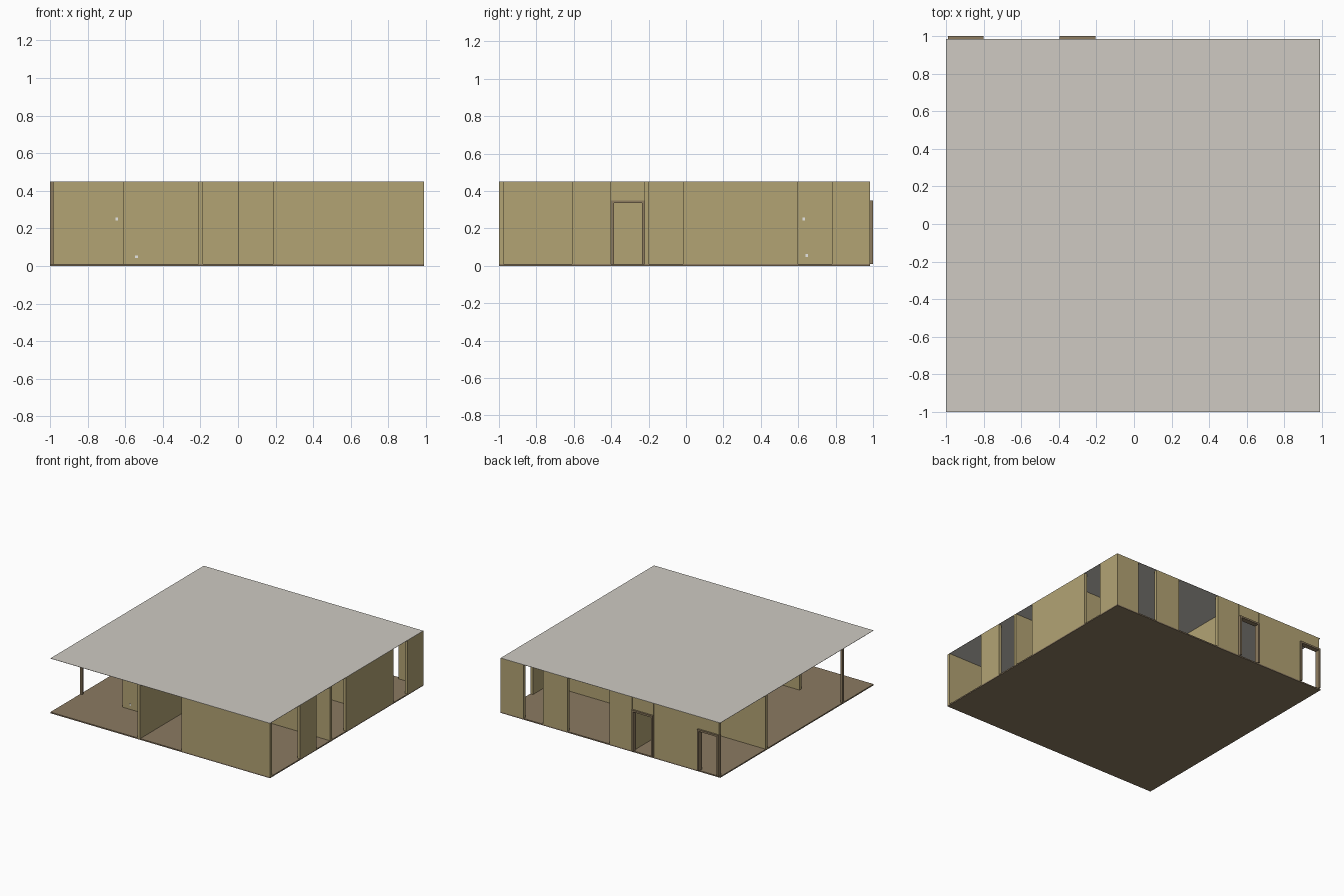
import bpy
import bmesh
from mathutils import Matrix, Vector

cube = bpy.data.objects.get("Cube")
if cube:
    bpy.data.objects.remove(cube, do_unlink=True)

FLOOR_TOP, CEILING, HEAD = 0.01, 0.448, 0.35
T = 0.024  # wall thickness


def material(name, rgb):
    mat = bpy.data.materials.new(name)
    mat.use_nodes = True
    mat.diffuse_color = (*rgb, 1)
    mat.node_tree.nodes["Principled BSDF"].inputs["Base Color"].default_value = (*rgb, 1)
    return mat


WALL = material("olive_plaster", (0.45, 0.37, 0.175))
ROOF = material("pale_grey_roof", (0.62, 0.59, 0.54))
FLOOR = material("brown_floor", (0.26, 0.195, 0.12))
TRIM = material("brown_trim", (0.27, 0.2, 0.115))
WHITE = material("white_plastic", (0.8, 0.8, 0.78))


def box(name, x, y, z, mat):
    """Box spanning the (low, high) ranges on each axis."""
    low, high = (Vector(c) for c in zip(x, y, z))
    bm = bmesh.new()
    size = high - low
    bmesh.ops.create_cube(bm, size=1, matrix=Matrix.Translation((low + high) / 2) @ Matrix.Diagonal((*size, 1)))
    mesh = bpy.data.meshes.new(name)
    bm.to_mesh(mesh)
    bm.free()
    mesh.materials.append(mat)
    obj = bpy.data.objects.new(name, mesh)
    bpy.context.collection.objects.link(obj)
    return obj


def wall_x(name, y, start, end, base=FLOOR_TOP):
    box(name, (start, end), (y - T / 2, y + T / 2), (base, CEILING), WALL)


def wall_y(name, x, start, end, base=FLOOR_TOP):
    box(name, (x - T / 2, x + T / 2), (start, end), (base, CEILING), WALL)


def door_frame(name, start, end, across, along_x):
    """Two jambs and a head around an open doorway."""
    w = 0.014
    parts = {
        "left_jamb": ((start, start + w), (FLOOR_TOP, HEAD)),
        "right_jamb": ((end - w, end), (FLOOR_TOP, HEAD)),
        "head": ((start + w, end - w), (HEAD - w, HEAD)),
    }
    for part, (span, z) in parts.items():
        x, y = (span, across) if along_x else (across, span)
        box(f"{name}_{part}", x, y, z, TRIM)


# Floor slab and thin flat roof
box("floor_slab", (-1, 0.99), (-1, 0.985), (0, FLOOR_TOP), FLOOR)
box("flat_roof", (-1, 0.99), (-1, 0.985), (CEILING, 0.45), ROOF)

# Outer walls, with full-height openings between the pieces
FRONT, BACK, SIDE = -0.988, 0.973, 0.978
for i, (a, b) in enumerate([(0.187, 0.385), (0.408, 0.99)]):
    wall_x(f"front_wall_{i + 1}", FRONT, a, b)
for i, (a, b) in enumerate([(-0.8, -0.4), (-0.2, 0.005), (0.385, 0.605), (0.782, 0.99)]):
    wall_x(f"back_wall_{i + 1}", BACK, a, b)
for i, (a, b) in enumerate([(-0.61, -0.4), (-0.015, 0.6), (0.78, 0.961)]):
    wall_y(f"side_wall_{i + 1}", SIDE, a, b)

# Back doorways: wall above and projecting frame
for i, (a, b) in enumerate([(-0.99, -0.8), (-0.395, -0.205)]):
    wall_x(f"back_lintel_{i + 1}", BACK, a, b, HEAD)
    door_frame(f"back_door_{i + 1}", a, b, (0.958, 1.0), True)

# Inner walls
wall_y("long_inner_wall", -0.198, -1, 0.961)
wall_x("rear_inner_wall", 0.385, -1, -0.21)
wall_x("rear_room_wall", 0.385, -0.186, 0.99)
wall_x("middle_room_wall", -0.21, 0.0, 0.99)
wall_x("terrace_screen_wall", -0.61, -0.61, -0.21)
wall_y("front_room_wall", 0.397, -1, -0.4)
wall_y("front_room_lintel", 0.397, -0.4, -0.222, HEAD)
door_frame("inner_door", -0.4, -0.222, (0.38, 0.414), False)

# Terrace post
box("terrace_post", (-1, -0.982), (-0.615, -0.597), (FLOOR_TOP, CEILING), TRIM)

# Light switches and sockets
P = 0.007
for name, x, y, z in [("rear_switch", -0.645, 0.371, 0.25), ("screen_socket", -0.54, -0.624, 0.05)]:
    box(name, (x - P, x + P), (y - 0.002, y + 0.002), (z - P, z + P), WHITE)
for name, y, z in [("inner_switch", 0.63, 0.25), ("inner_socket", 0.645, 0.055)]:
    box(name, (-0.188, -0.184), (y - P, y + P), (z - P, z + P), WHITE)
